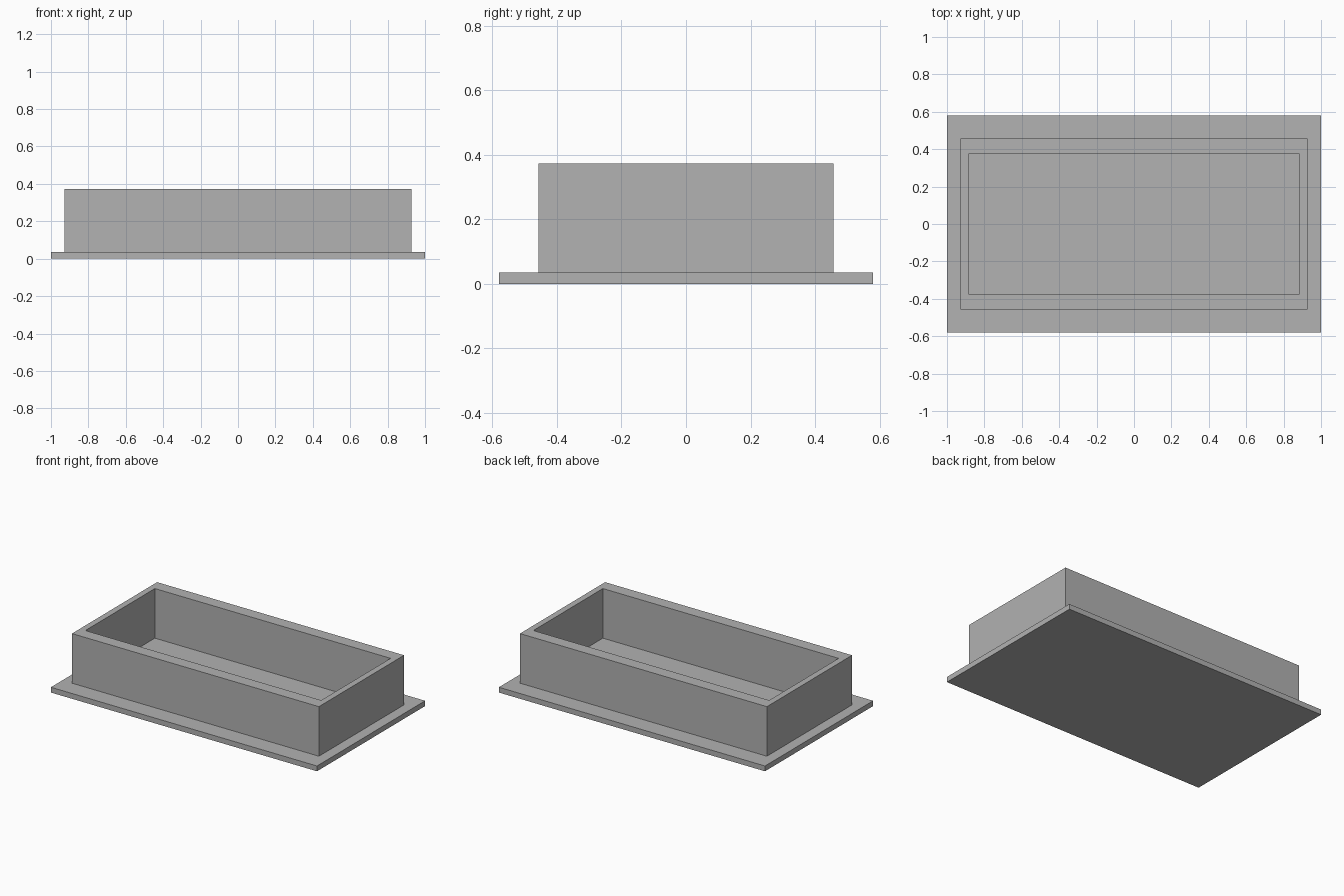
import bpy
import bmesh

if "Cube" in bpy.data.objects:
    bpy.data.objects.remove(bpy.data.objects["Cube"])

BASE_TOP, RIM_TOP = 0.036, 0.373

grey = bpy.data.materials.new("plain grey")
grey.use_nodes = True
grey.diffuse_color = (0.445, 0.445, 0.445, 1)
grey.node_tree.nodes["Principled BSDF"].inputs["Base Color"].default_value = grey.diffuse_color


def add_object(name, bm):
    bmesh.ops.recalc_face_normals(bm, faces=bm.faces)
    mesh = bpy.data.meshes.new(name)
    bm.to_mesh(mesh)
    bm.free()
    mesh.materials.append(grey)
    obj = bpy.data.objects.new(name, mesh)
    bpy.context.collection.objects.link(obj)
    return obj


def rectangle(bm, half_x, half_y, z):
    corners = ((-1, -1), (1, -1), (1, 1), (-1, 1))
    return [bm.verts.new((sx * half_x, sy * half_y, z)) for sx, sy in corners]


def bridge(bm, a, b):
    for i in range(4):
        j = (i + 1) % 4
        bm.faces.new((a[i], a[j], b[j], b[i]))


# One closed shell: flanged base plate, outer walls, flat rim, inner walls, floor
bm = bmesh.new()
rings = [rectangle(bm, *ring) for ring in (
    (1.0, 0.58, 0.0),
    (1.0, 0.58, BASE_TOP),
    (0.928, 0.457, BASE_TOP),
    (0.928, 0.457, RIM_TOP),
    (0.886, 0.373, RIM_TOP),
    (0.886, 0.373, BASE_TOP),
)]
for lower, upper in zip(rings, rings[1:]):
    bridge(bm, lower, upper)
bm.faces.new(rings[0])
bm.faces.new(rings[-1])
add_object("flanged_tray", bm)
